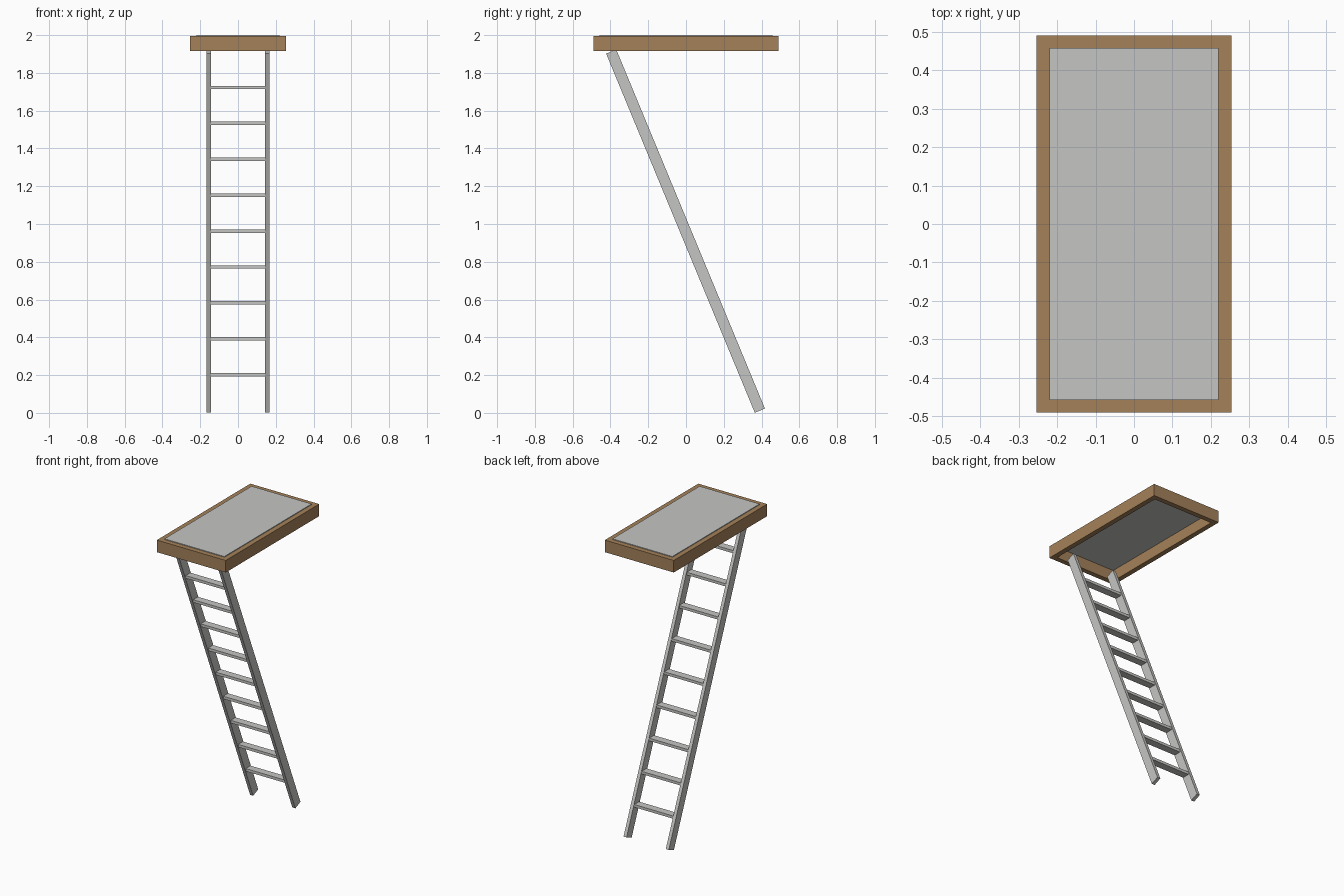
import bpy
from mathutils import Matrix, Vector

old = bpy.data.objects.get("Cube")
if old:
    bpy.data.objects.remove(old, do_unlink=True)


def material(name, rgb):
    m = bpy.data.materials.new(name)
    m.use_nodes = True
    m.diffuse_color = (*rgb, 1)
    m.node_tree.nodes["Principled BSDF"].inputs["Base Color"].default_value = (*rgb, 1)
    return m


wood = material("wood", (0.37, 0.22, 0.10))
metal = material("light grey metal", (0.56, 0.56, 0.55))


def box(name, size, center, mat, tilt=0.0):
    bpy.ops.mesh.primitive_cube_add(size=1)
    ob = bpy.context.object
    ob.name = name
    ob.data.transform(Matrix.Diagonal((*size, 1)))
    ob.location = center
    ob.rotation_euler.x = tilt
    ob.data.materials.append(mat)
    return ob


# Hatch frame: a box with the opening cut through it
FRAME_X, FRAME_Y, WALL = 0.253, 0.49, 0.033
frame = box("hatch_frame", (2 * FRAME_X, 2 * FRAME_Y, 0.08), (0, 0, 1.955), wood)
cutter = box("opening_cutter", (2 * (FRAME_X - WALL), 2 * (FRAME_Y - WALL), 0.3),
             (0, 0, 1.955), wood)
cut = frame.modifiers.new("opening", 'BOOLEAN')
cut.operation = 'DIFFERENCE'
cut.solver = 'EXACT'
cut.object = cutter
bpy.context.view_layer.objects.active = frame
bpy.ops.object.modifier_apply(modifier=cut.name)
bpy.data.objects.remove(cutter, do_unlink=True)

# Lid closing the top of the frame
box("hatch_lid", (2 * (FRAME_X - WALL), 2 * (FRAME_Y - WALL), 0.012), (0, 0, 1.994), metal)

# Sloping side rails
foot = Vector((0, 0.391, 0.012))
head = Vector((0, -0.396, 1.913))
run = head - foot
tilt = Vector((0, 0, 1)).angle(run)
for side, label in ((1, "left"), (-1, "right")):
    center = (foot + head) / 2 + Vector((side * 0.155, 0, 0))
    box(f"{label}_rail", (0.022, 0.058, run.length), center, metal, tilt)

# Level treads, evenly spaced between the rails
for i in range(1, 10):
    box(f"tread_{i}", (0.29, 0.05, 0.018), foot + run * (i / 10), metal)
